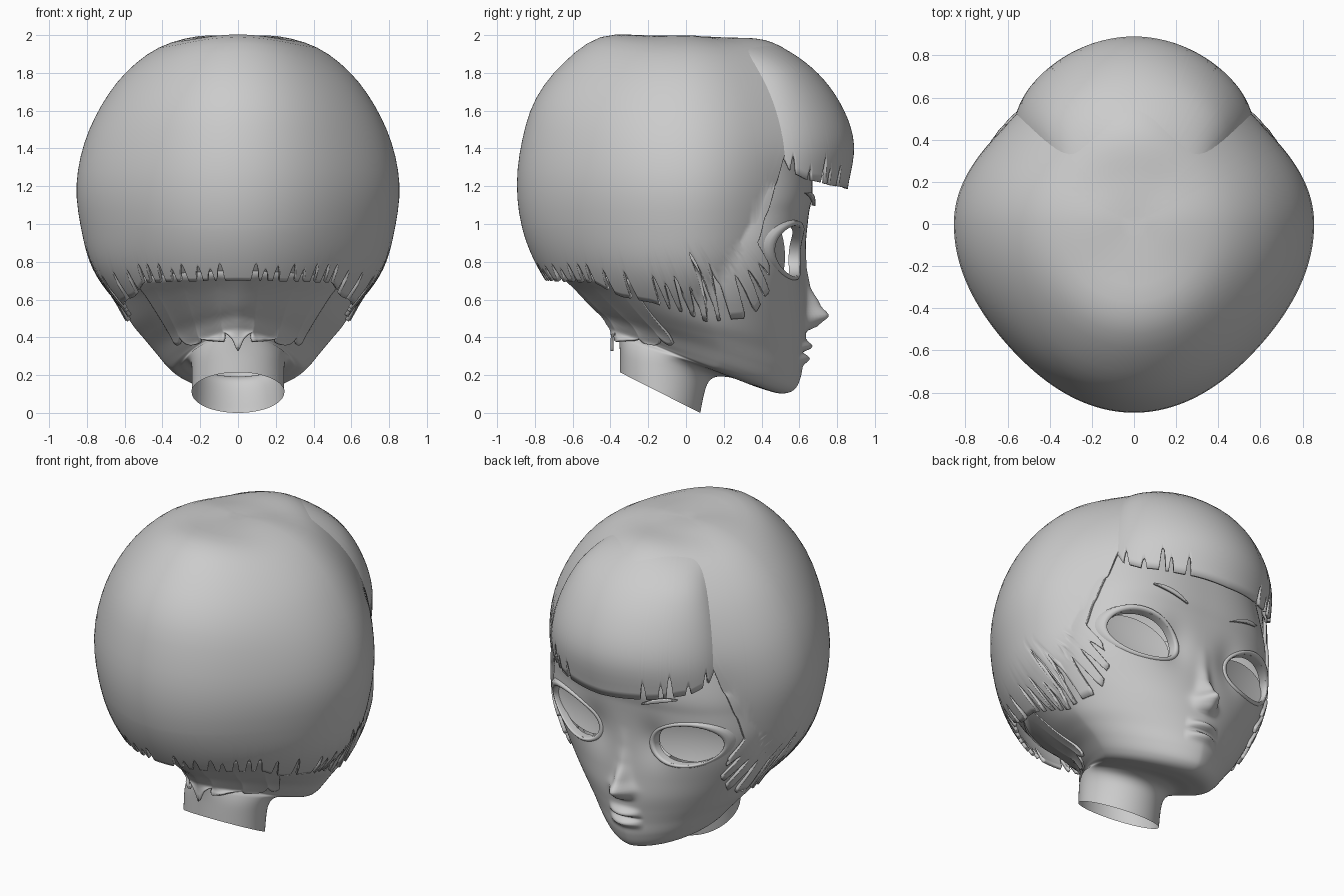
import bpy, bmesh
from math import sin, cos, asin, pi, exp, radians, degrees
from mathutils import Vector
from mathutils.bvhtree import BVHTree

if "Cube" in bpy.data.objects:
    bpy.data.objects.remove(bpy.data.objects["Cube"])


# ---------- helpers ----------
def spline(rows, t):
    """Catmull-Rom through rows of numbers, t in index units."""
    t = min(max(t, 0), len(rows) - 1 - 1e-6)
    i = int(t)
    f = t - i
    p = [rows[min(max(i + k, 0), len(rows) - 1)] for k in (-1, 0, 1, 2)]
    return [b + .5 * f * (c - a + f * (2*a - 5*b + 4*c - d + f * (3*(b - c) + d - a)))
            for a, b, c, d in zip(*p)]


def keys(table, x):
    """Smoothed interpolation in a list of (x, value)."""
    if x <= table[0][0]:
        return table[0][1]
    for (a, va), (b, vb) in zip(table, table[1:]):
        if x <= b:
            f = (x - a) / (b - a)
            return va + (vb - va) * (.5 * f + .5 * f * f * (3 - 2 * f))
    return table[-1][1]


def bell(x, c, s):
    return exp(-((x - c) / s) ** 2)


def grid(cols, rows, fn, wrap=False):
    n = cols if wrap else cols + 1
    verts = [fn(i / cols, j / rows) for i in range(n) for j in range(rows + 1)]
    m = rows + 1
    faces = [(i*m + j, i*m + j + 1, (i + 1) % n * m + j + 1, (i + 1) % n * m + j)
             for i in range(cols) for j in range(rows)]
    return verts, faces


def make(name, data, thick=0, cut=None):
    bm = bmesh.new()
    vs = [bm.verts.new(v) for v in data[0]]
    for f in data[1]:
        bm.faces.new([vs[k] for k in f])
    bmesh.ops.remove_doubles(bm, verts=bm.verts, dist=1e-5)
    if cut:
        bmesh.ops.delete(bm, geom=[f for f in bm.faces if cut(f.calc_center_median())],
                         context='FACES')
    me = bpy.data.meshes.new(name)
    bm.to_mesh(me)
    bm.free()
    me.shade_smooth()
    ob = bpy.data.objects.new(name, me)
    bpy.context.collection.objects.link(ob)
    md = ob.modifiers.new("mirror", 'MIRROR')
    md.use_axis = (True, False, False)
    if thick:
        md = ob.modifiers.new("thickness", 'SOLIDIFY')
        md.thickness = thick
        md.offset = -1
    return ob


# ---------- head and neck: tilted sections, neck to brow ----------
# back y, back z, front y, front z, half width, widest y, front and back roundness
SECTIONS = [
    (-.35, .215, .075, .0, .245, -.14, 2, 2), (-.35, .32, .12, .165, .245, -.12, 2, 2),
    (-.355, .39, .22, .19, .26, -.05, 1.9, 1.8), (-.365, .43, .38, .135, .30, .08, 1.7, 1.5),
    (-.38, .45, .50, .103, .345, .15, 1.65, 1.4), (-.40, .47, .575, .125, .385, .18, 1.6, 1.4),
    (-.43, .51, .61, .20, .44, .18, 1.6, 1.42), (-.48, .55, .62, .29, .50, .16, 1.65, 1.47),
    (-.54, .61, .63, .37, .56, .14, 1.7, 1.55), (-.61, .68, .64, .47, .61, .13, 1.8, 1.7),
    (-.69, .75, .635, .6, .66, .13, 1.98, 1.9), (-.76, .85, .63, .75, .70, .12, 2.3, 2),
    (-.79, .95, .635, .9, .71, .12, 2.6, 2), (-.80, 1.05, .65, 1.05, .70, .12, 2.6, 2),
    (-.80, 1.2, .67, 1.2, .69, .1, 2.5, 2), (-.74, 1.55, .64, 1.55, .62, .1, 2.3, 2)]
NOSE = [(.43, 0), (.465, .065), (.515, .12), (.57, .075), (.67, .025), (.78, .008), (.9, 0)]


def head_point(v, a):
    by, bz, fy, fz, w, cy, nf, nb = spline(SECTIONS, v)
    s, c = abs(sin(a)), cos(a)
    d, n = (fy - cy, nf) if c >= 0 else (cy - by, nb)
    r = ((s / w) ** n + (abs(c) / d) ** n) ** (-1 / n)
    x, y = r * s, cy + r * c
    z = bz + (fz - bz) * (y - by) / (fy - by)
    if a < 1.1:
        # nose, lips, eye sockets
        y += keys(NOSE, z) * bell(x, 0, .04 + .02 * bell(z, .5, .06))
        y += .01 * bell(x, .055, .025) * bell(z, .49, .03)
        lip = max(0, 1 - (x / .115) ** 2)
        y += lip * (.042 * bell(z, .352, .026) + .036 * bell(z, .285, .024)
                    - .018 * bell(z, .322, .01))
        y -= .03 * bell(x, .2, .1) * bell(z, .84, .13)
    return Vector((0 if x < 1e-6 else x, y, z))


head = grid(130, 140, lambda i, j: head_point(j * 15, i * pi))
BVH = BVHTree.FromPolygons(*head)


def face_y(x, z):
    hit = BVH.ray_cast(Vector((x, 2, z)), Vector((0, -1, 0)))[0]
    return hit.y if hit else .38


# ---------- eyes: tilted ellipses on the face ----------
EX, EZ, EW, EH, TILT = .392, .855, .205, .13, radians(13)


def eye_xz(ang, k):
    u, v = EW * k * cos(ang), EH * k * sin(ang)
    return EX + u * cos(TILT) - v * sin(TILT), EZ + u * sin(TILT) + v * cos(TILT)


def in_eye(p):
    dx, dz = p.x - EX, p.z - EZ
    u, v = dx * cos(TILT) + dz * sin(TILT), dz * cos(TILT) - dx * sin(TILT)
    return p.y > .3 and (u / EW) ** 2 + (v / EH) ** 2 < 1.03 ** 2


make("head", head, cut=in_eye)

RIM = [(1.14, -.006), (1.12, .004), (1.06, .01), (1.0, .008), (.98, -.004), (.99, -.05)]


def rim(i, j):
    ang = i * 2 * pi
    k, off = RIM[round(j * 5)]
    flare = max(0, cos(ang - .5)) ** 1.5 * (1 - j)
    x, z = eye_xz(ang, k + .14 * flare)
    return Vector((x, face_y(x, z) + off + .022 * flare * (j > 0), z))


make("eyelids", grid(64, 5, rim, True))


def eyeball(i, j):
    x, z = eye_xz(i * 2 * pi, 1.06 * j)
    return Vector((x, .53 - .21 * (x - .15) - .02 * (1 - j * j), z))


make("eyes", grid(48, 10, eyeball, True))


def brow(i, j):
    x = .16 + .22 * i
    z = 1.10 + .065 * i + .012 * sin(pi * i) + .02 * (.5 - j) * (.1 + sin(pi * i))
    return Vector((x, face_y(x, z) + .01, z))


make("eyebrows", grid(20, 3, brow), .02)

# ---------- hair: radius from the head centre per elevation 105..-60 ----------
SIDE = [.822, .795, .822, .845, .845, .84, .845, .855, .86, .885, .89, .9]
BACK = [.827, .795, .827, .91, .92, .92, .90, .895, .895, .895, .9, .9]
FRONT = [.815, .795, .815, .885, .905, .918, .91, .85, .84, .84, .84, .84]
PROFILES = list(zip(SIDE, BACK, FRONT))
CENTRE = Vector((0, 0, 1.2))


def direction(a, phi):
    a, phi = radians(a), radians(phi)
    return Vector((sin(a) * cos(phi) if 1e-6 < a < pi - 1e-6 else 0, cos(a) * cos(phi), sin(phi)))


def hair_radius(a, phi):
    s, b, f = spline(PROFILES, (105 - phi) / 15)
    w = cos(radians(a)) ** 2
    dip = (.11 if a < 90 else .05) * (sin(radians(2 * a)) * cos(radians(phi))) ** 2
    r = (s + ((f if a < 90 else b) - s) * w) * (1 - dip)
    if phi < 0 and a > 40:
        hit = BVH.ray_cast(CENTRE, direction(a, phi))
        if hit[0]:
            r = max(r, hit[3] + .022)
    return r


def elevation(a, z, radius):
    phi = 0
    for _ in range(6):
        phi = degrees(asin(max(-.9, min(.98, (z - 1.2) / radius(a, phi)))))
    return phi


def notches(a, table):
    return max([d * max(0, 1 - abs((a - c) / w) ** 2) for c, w, d in table])


HEM = [(44, 1.45), (46, 1.38), (52, 1.2), (57, 1.05), (61, .9), (64, .77), (70, .63), (80, .50),
       (92, .48), (103, .54), (112, .585), (122, .61), (135, .69), (180, .70)]
SWEEP = [(60, 80), (75, 62), (90, 36), (110, 16), (130, 0)]
CUTS = [(67.5, 1.5, .1), (73, 1.5, .16), (79, 1.6, .22), (86, 1.5, .32), (90.5, 1.7, .37),
        (95.5, 1.3, .17), (99.5, 1.4, .2), (103.5, 1.2, .15), (107, 1.4, .17), (118, 1.4, .15),
        (127, 1.4, .12), (135, 1.5, .1), (140, 1.5, .1), (146, 1.5, .1), (152, 1.3, .07),
        (157, 1.8, .09), (164, 1.5, .08), (169, 1.5, .06), (173, 1.6, .09)]
hem_cache = {}


def swept(a, phi):
    z = 1.2 + hair_radius(a, phi) * sin(radians(phi))
    return a - keys(SWEEP, a) * max(0, .9 - z)


def bob(i, j):
    a = 180 * i
    if a not in hem_cache:
        z = keys(HEM, a) + notches(a, CUTS)
        hem_cache[a] = elevation(a, z, lambda a, p: hair_radius(swept(a, p), p))
    low = hem_cache[a]
    # locks below the belt line, even rows above it
    belt = max(-14, low + 8)
    phi = low + (belt - low) * j / .4 if j < .4 else belt + (90 - belt) * (j - .4) / .6
    a = swept(a, phi)
    return CENTRE + direction(a, phi) * hair_radius(a, phi)


make("bob_hair", grid(360, 35, bob), .02)

# ---------- fringe: fuller patch over the forehead ----------
BANG_HEM = [(0, 1.185), (20, 1.20), (36, 1.23), (44, 1.27), (48, 1.36)]
BANG_CUTS = [(18, 1.2, .11), (25, 1, .09), (28.5, 1.3, .14), (36, 1.2, .06), (43.5, 1.3, .09)]


def bang_radius(a, phi):
    t = min(1, max(0, (66 - phi) / 26))
    full = (1 - (a / 48) ** 6) * t * t * (3 - 2 * t)
    swell = -.01 + (.02 + .06 * sin(radians(2 * a)) ** 2) * full
    return hair_radius(min(a, 40) if phi < 0 else a, phi) * (1 + swell)


def bang(i, j):
    a = 48 * i
    low = elevation(a, keys(BANG_HEM, a) + notches(a, BANG_CUTS), bang_radius)
    phi = low + (70 - low) * j
    return CENTRE + direction(a, phi) * bang_radius(a, phi)


make("fringe", grid(120, 24, bang), .02)


# ---------- short hair on the nape ----------
def nape(i, j):
    d = 52 * (1 - i)
    tooth = abs((d / 17 + .5) % 1 - .5) * 2
    low = 1.1 + 4.2 * (d / 52) ** 1.4 + 2.2 * tooth ** 2 * (1 - .5 * d / 52)
    p = head_point(low + (10 - low) * j, pi - radians(d))
    out = Vector((p.x, p.y - .05, 0)).normalized()
    return p + out * (.045 * (1 - j) ** 1.5 * (1 - .5 * d / 52) + .004)


make("nape_hair", grid(120, 14, nape), .014)
